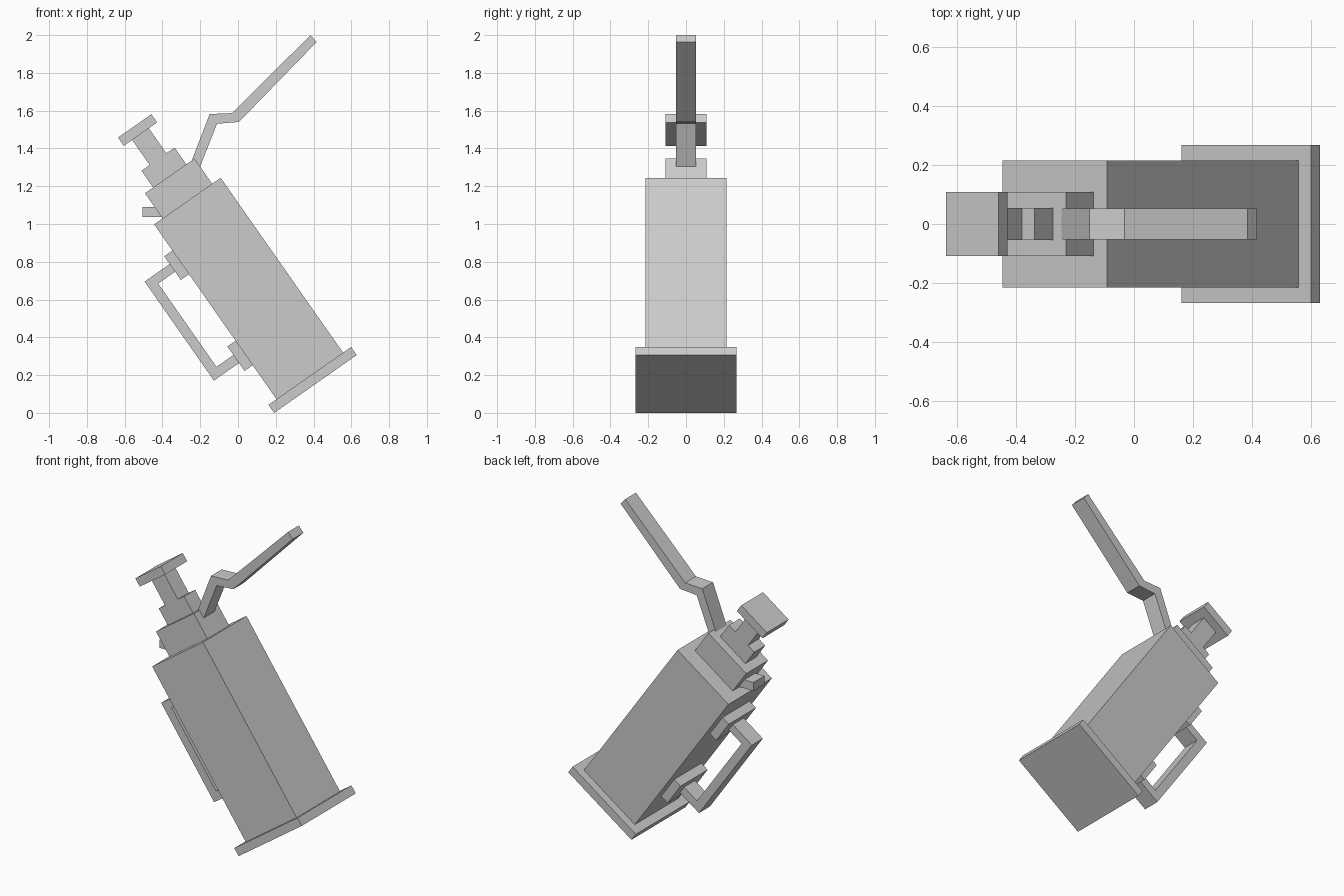
import bpy, bmesh, math

if "Cube" in bpy.data.objects:
    bpy.data.objects.remove(bpy.data.objects["Cube"])

TILT = math.radians(-35)
ORIGIN = (0.41, 0, 0.153)      # centre of the base underside


def extrude(name, profile, half, tilted=True):
    """Extrude an x-z outline symmetrically along y."""
    bm = bmesh.new()
    face = bm.faces.new([bm.verts.new((x, -half, z)) for x, z in profile])
    out = bmesh.ops.extrude_face_region(bm, geom=[face])
    verts = [v for v in out["geom"] if isinstance(v, bmesh.types.BMVert)]
    bmesh.ops.translate(bm, vec=(0, 2 * half, 0), verts=verts)
    bmesh.ops.recalc_face_normals(bm, faces=bm.faces)
    mesh = bpy.data.meshes.new(name)
    bm.to_mesh(mesh)
    bm.free()
    obj = bpy.data.objects.new(name, mesh)
    bpy.context.collection.objects.link(obj)
    if tilted:
        obj.location = ORIGIN
        obj.rotation_euler = (0, TILT, 0)
    return obj


def box(name, x0, x1, z0, z1, half, tilted=True):
    return extrude(name, [(x0, z0), (x1, z0), (x1, z1), (x0, z1)], half, tilted)


# Stacked square sections along the tilted axis: half width, half depth, bottom, top
for name, w, d, z0, z1 in [
    ("base_plate", 0.267, 0.267, 0.0, 0.052),
    ("tank_body", 0.215, 0.215, 0.052, 1.182),
    ("neck", 0.16, 0.108, 1.182, 1.345),
    ("collar", 0.107, 0.054, 1.345, 1.453),
    ("plunger_stem", 0.054, 0.054, 1.453, 1.615),
    ("plunger_cap", 0.108, 0.108, 1.615, 1.668),
]:
    box(name, -w, w, z0, z1, d)

# Handle mounts and C-shaped grip
box("lower_handle_mount", -0.268, -0.215, 0.272, 0.43, 0.134)
box("upper_handle_mount", -0.268, -0.215, 0.86, 1.013, 0.134)
extrude("handle", [(-0.268, 0.323), (-0.43, 0.323), (-0.43, 0.963), (-0.268, 0.963),
                   (-0.268, 0.913), (-0.377, 0.913), (-0.377, 0.375), (-0.268, 0.375)], 0.054)

# Level spout poking out of the neck
box("spout", -0.505, -0.36, 1.037, 1.09, 0.054, tilted=False)

# Bent lever
extrude("lever", [(-0.247, 1.33), (-0.15, 1.582), (-0.032, 1.587), (0.384, 2.0),
                  (0.416, 1.963), (0.005, 1.54), (-0.111, 1.531), (-0.2, 1.305)],
        0.053, tilted=False)
